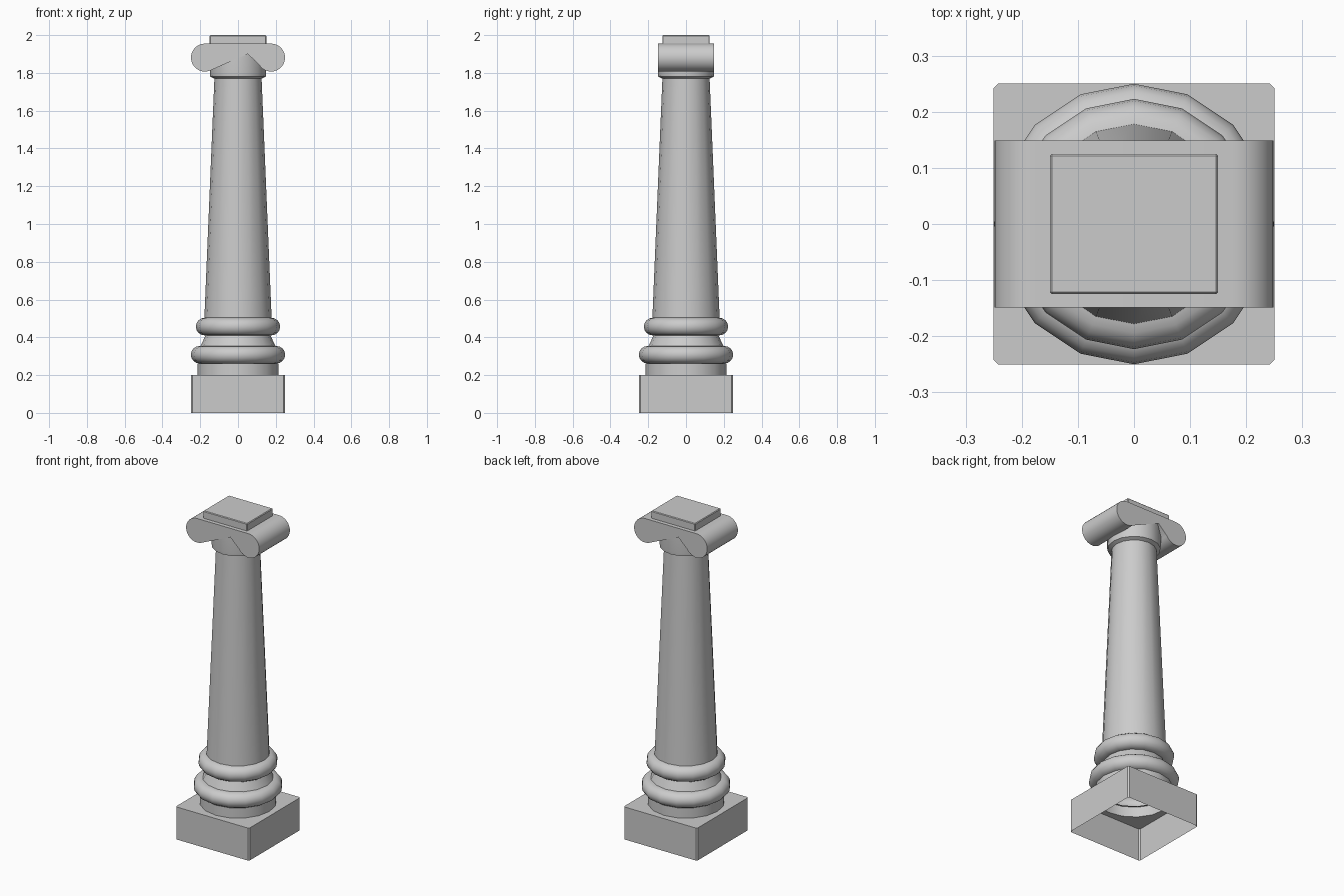
import bpy, bmesh
from math import sin, cos, pi, radians

if "Cube" in bpy.data.objects:
    bpy.data.objects.remove(bpy.data.objects["Cube"])

SIDES = 16


def finish(name, bm, smooth=True):
    bmesh.ops.recalc_face_normals(bm, faces=bm.faces)
    me = bpy.data.meshes.new(name)
    bm.to_mesh(me)
    bm.free()
    ob = bpy.data.objects.new(name, me)
    bpy.context.collection.objects.link(ob)
    if smooth:
        bpy.ops.object.select_all(action='DESELECT')
        ob.select_set(True)
        bpy.context.view_layer.objects.active = ob
        bpy.ops.object.shade_smooth_by_angle(angle=radians(32))
    return ob


def ring(bm, r, z):
    return [bm.verts.new((r * cos(2 * pi * i / SIDES), r * sin(2 * pi * i / SIDES), z))
            for i in range(SIDES)]


def skin(bm, a, b):
    n = len(a)
    for i in range(n):
        j = (i + 1) % n
        bm.faces.new((a[i], a[j], b[j], b[i]))


def lathe(name, profile):
    bm = bmesh.new()
    rings = [ring(bm, r, z) for r, z in profile]
    for a, b in zip(rings, rings[1:]):
        skin(bm, a, b)
    return finish(name, bm)


def bulge(outer, z0, z1, steps=8):
    """Half-round moulding from z0 up to z1."""
    h = (z1 - z0) / 2
    return [(outer - h + h * cos(t), (z0 + z1) / 2 + h * sin(t))
            for t in (-pi / 2 + pi * i / steps for i in range(steps + 1))]


# Plinth: hollow below, round opening in the top under the column
bm = bmesh.new()
s, c = 0.25, 0.008
outline = [(s, -s + c), (s, s - c), (s - c, s), (-s + c, s),
           (-s, s - c), (-s, -s + c), (-s + c, -s), (s - c, -s)]
low = [bm.verts.new((x, y, 0)) for x, y in outline]
high = [bm.verts.new((x, y, 0.2)) for x, y in outline]
skin(bm, low, high)
hole = ring(bm, 0.215, 0.2)
edges = [bm.edges.new((l[i], l[(i + 1) % SIDES])) for l in (hole,) for i in range(SIDES)]
edges += [bm.edges.get((high[i], high[(i + 1) % 8])) for i in range(8)]
bmesh.ops.triangle_fill(bm, use_beauty=True, use_dissolve=False, edges=edges)
finish("plinth", bm, smooth=False)

# Base mouldings, tapered shaft and neck as one turned profile
profile = [(0.215, 0.2), (0.215, 0.262)]
profile += bulge(0.25, 0.262, 0.354)
profile += [(0.198, 0.354), (0.172, 0.41)]
profile += bulge(0.223, 0.41, 0.504)
profile += [(0.178, 0.504), (0.125, 1.77), (0.147, 1.78), (0.149, 1.8), (0.149, 1.91)]
lathe("column", profile)

# Scroll capital: one outline with a round volute at each end, extruded along y
cx, cz, r = 0.175, 1.881, 0.074
arc = [(cx + r * cos(t), cz + r * sin(t))
       for t in (pi / 2 - radians(250) * i / 22 for i in range(23))]
right = arc + [(0.05, 1.902)]
outline = right + [(-x, z) for x, z in reversed(right)]
bm = bmesh.new()
front = [bm.verts.new((x, -0.149, z)) for x, z in outline]
back = [bm.verts.new((x, 0.149, z)) for x, z in outline]
skin(bm, front, back)
bm.faces.new(front)
bm.faces.new(list(reversed(back)))
bmesh.ops.triangulate(bm, faces=[f for f in bm.faces if len(f.verts) > 4])
finish("scroll_capital", bm)

# Top block
bm = bmesh.new()
bmesh.ops.create_cube(bm, size=1)
for v in bm.verts:
    v.co = (v.co.x * 0.3, v.co.y * 0.25, 1.975 + v.co.z * 0.05)
bmesh.ops.bevel(bm, geom=[e for e in bm.edges if max(v.co.z for v in e.verts) > 1.99],
                offset=0.004, segments=1, affect='EDGES')
finish("top_block", bm, smooth=False)
